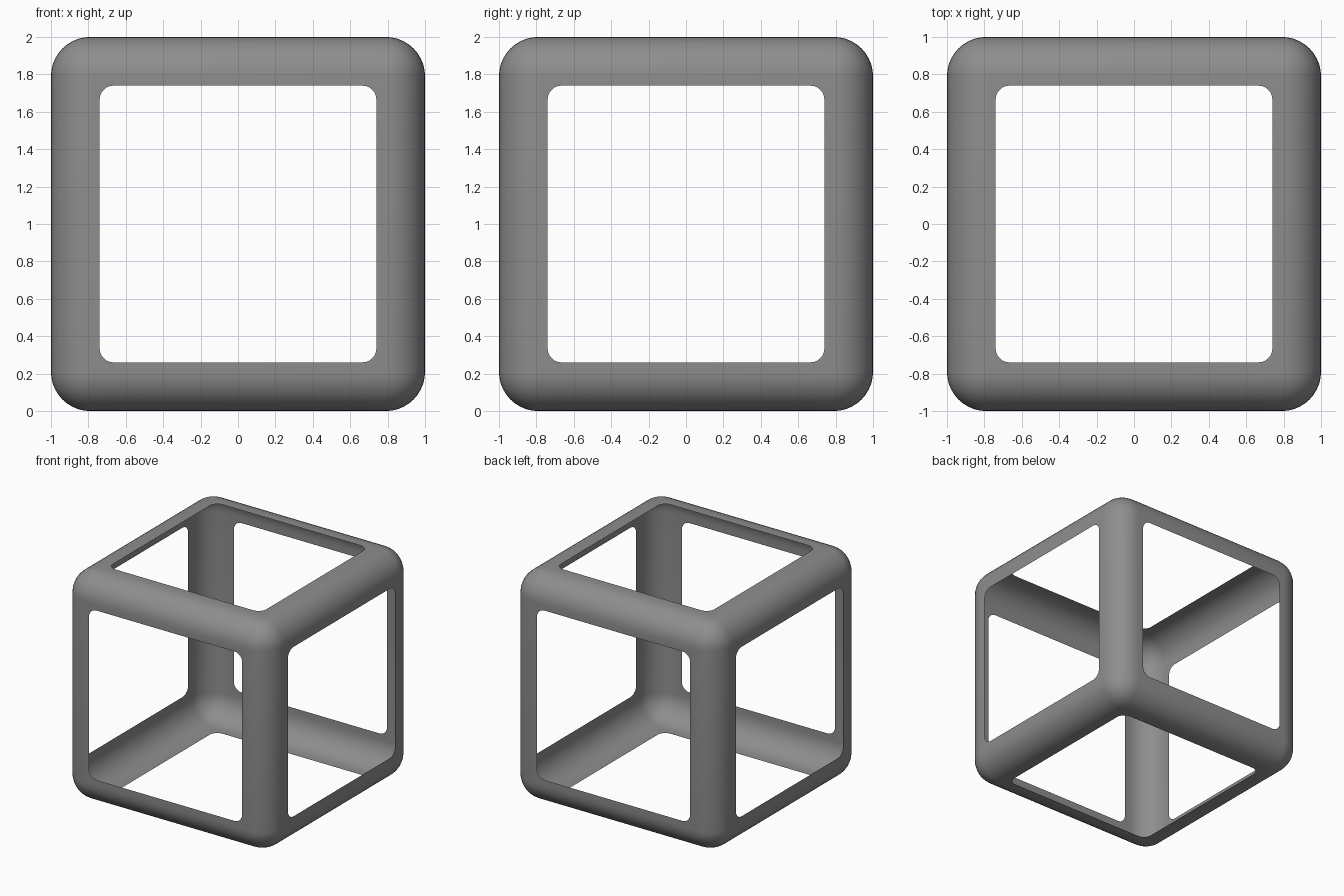
import bpy, bmesh, math

if "Cube" in bpy.data.objects:
    bpy.data.objects.remove(bpy.data.objects["Cube"])

EDGE_R = 0.21      # rounding of the cube edges
OPEN = 0.74        # half width of each opening
OPEN_R = 0.075     # rounding of the opening corners
STEPS = 6

grey = bpy.data.materials.new("mid_grey")
grey.diffuse_color = (0.27, 0.27, 0.27, 1)
grey.use_nodes = True
grey.node_tree.nodes["Principled BSDF"].inputs["Base Color"].default_value = grey.diffuse_color

# Rounded cube skin
bm = bmesh.new()
bmesh.ops.create_cube(bm, size=2)
bmesh.ops.bevel(bm, geom=bm.edges[:], offset=EDGE_R, segments=10,
                profile=0.5, affect='EDGES', clamp_overlap=True)


def cut_opening(face):
    """Replace a flat side with a rim around a rounded square opening."""
    outer = [v for v in face.verts]
    middle = face.calc_center_median()
    scale = OPEN / (1 - EDGE_R)
    bm.faces.remove(face)
    arcs = []
    for i, v in enumerate(outer):
        back = (outer[i - 1].co - v.co).normalized()
        ahead = (outer[(i + 1) % 4].co - v.co).normalized()
        centre = middle + (v.co - middle) * scale + (back + ahead) * OPEN_R
        angles = [math.pi / 2 * s / STEPS for s in range(STEPS + 1)]
        arcs.append([bm.verts.new(centre - OPEN_R * (ahead * math.cos(a) + back * math.sin(a)))
                     for a in angles])
    for i, v in enumerate(outer):
        j = (i + 1) % 4
        for a, b in zip(arcs[i], arcs[i][1:]):
            bm.faces.new((v, b, a))
        bm.faces.new((v, outer[j], arcs[j][0], arcs[i][-1]))


# Openings in all six sides
for side in [f for f in bm.faces if f.calc_area() > 1]:
    cut_opening(side)
bmesh.ops.recalc_face_normals(bm, faces=bm.faces[:])

mesh = bpy.data.meshes.new("cube_frame")
bm.to_mesh(mesh)
bm.free()
mesh.materials.append(grey)
frame = bpy.data.objects.new("cube_frame", mesh)
frame.location.z = 1
bpy.context.collection.objects.link(frame)

# Smooth shading
bpy.context.view_layer.objects.active = frame
frame.select_set(True)
bpy.ops.object.shade_smooth_by_angle(angle=math.radians(40))
